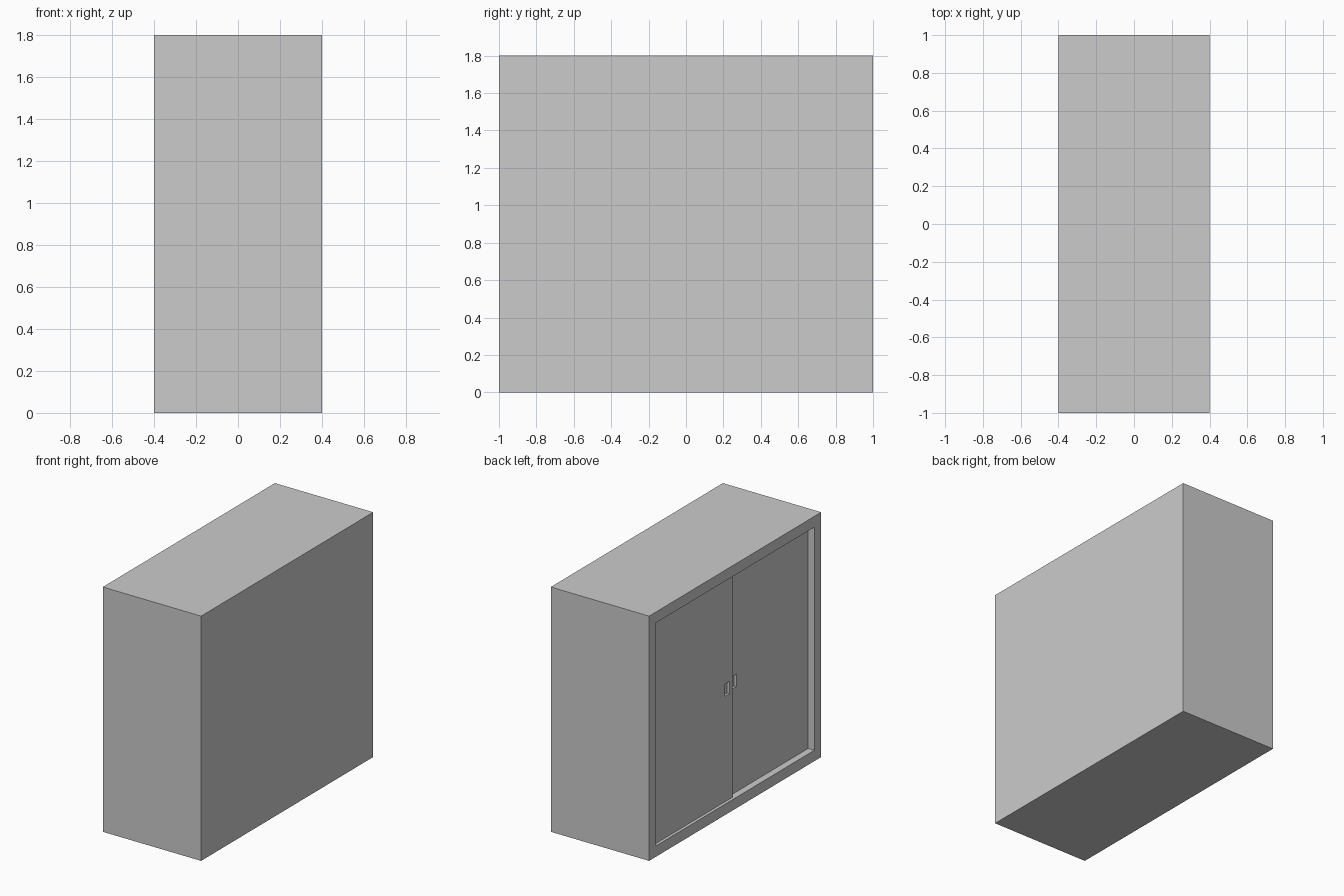
import bpy, bmesh

if "Cube" in bpy.data.objects:
    bpy.data.objects.remove(bpy.data.objects["Cube"])


def recessed_box(name, x_front, x_back, outer, pocket, depth):
    """Box with a rectangular pocket in its -x face; rects are (y0, y1, z0, z1)."""
    bm = bmesh.new()
    rings = []
    for x, (y0, y1, z0, z1) in ((x_back, outer), (x_front, outer),
                                (x_front, pocket), (x_front + depth, pocket)):
        rings.append([bm.verts.new((x, y, z))
                      for y, z in ((y0, z0), (y1, z0), (y1, z1), (y0, z1))])
    for a, b in zip(rings, rings[1:]):
        for i in range(4):
            j = (i + 1) % 4
            bm.faces.new((a[i], a[j], b[j], b[i]))
    bm.faces.new(rings[0])
    bm.faces.new(rings[-1])
    bmesh.ops.recalc_face_normals(bm, faces=bm.faces)
    mesh = bpy.data.meshes.new(name)
    bm.to_mesh(mesh)
    bm.free()
    obj = bpy.data.objects.new(name, mesh)
    bpy.context.collection.objects.link(obj)
    return obj


# Cabinet body, opening on the -x side
FRAME = 0.08
lo, hi = FRAME, 1.8 - FRAME
side = 1 - FRAME
recessed_box("cabinet_body", -0.4, 0.4, (-1, 1, 0, 1.8), (-side, side, lo, hi), 0.08)

# Two sliding doors on separate tracks, each with a sunken finger grip
recessed_box("outer_door", -0.378, -0.352, (0.0, side, lo, hi),
             (0.035, 0.085, 0.855, 0.945), 0.018)
recessed_box("inner_door", -0.35, -0.322, (-side, 0.03, lo, hi),
             (-0.085, -0.035, 0.855, 0.945), 0.018)
